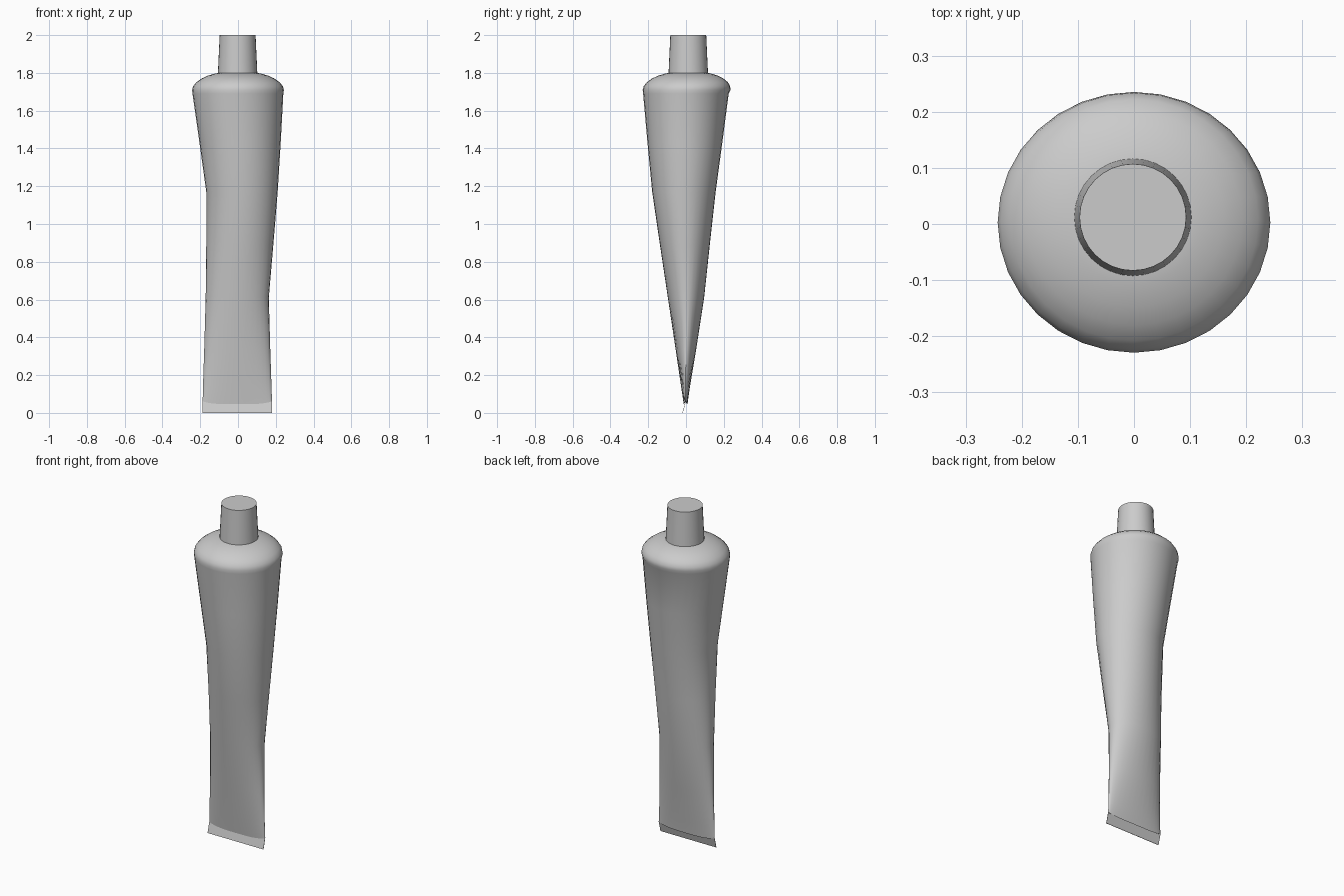
import bpy, bmesh, math

if "Cube" in bpy.data.objects:
    bpy.data.objects.remove(bpy.data.objects["Cube"])

SIDES = 32


def finish(bm, name, angle=35):
    bmesh.ops.recalc_face_normals(bm, faces=bm.faces)
    mesh = bpy.data.meshes.new(name)
    bm.to_mesh(mesh)
    bm.free()
    obj = bpy.data.objects.new(name, mesh)
    bpy.context.collection.objects.link(obj)
    bpy.ops.object.select_all(action='DESELECT')
    obj.select_set(True)
    bpy.context.view_layer.objects.active = obj
    bpy.ops.object.shade_smooth_by_angle(angle=math.radians(angle))
    return obj


def loft(name, sections, sag=0.0, angle=35):
    """Skin oval sections given as (z, x_min, x_max, y_min, y_max)."""
    bm = bmesh.new()
    rings = []
    for i, (z, x0, x1, y0, y1) in enumerate(sections):
        ring = []
        for k in range(SIDES):
            a = 2 * math.pi * k / SIDES
            c, s = math.cos(a), math.sin(a)
            dz = sag * c ** 4 if i == 0 else 0
            ring.append(bm.verts.new(((x0 + x1) / 2 + (x1 - x0) / 2 * c,
                                      (y0 + y1) / 2 + (y1 - y0) / 2 * s, z + dz)))
        rings.append(ring)
    for a, b in zip(rings, rings[1:]):
        for k in range(SIDES):
            n = (k + 1) % SIDES
            bm.faces.new((a[k], a[n], b[n], b[k]))
    bm.faces.new(rings[0])
    bm.faces.new(rings[-1])
    return finish(bm, name, angle)


# Squeezed tube body: flat at the bottom, round at the top, with rounded shoulder
body = [
    (0.046, -0.187, 0.180, -0.012, 0.008),
    (0.12, -0.186, 0.178, -0.023, 0.018),
    (0.33, -0.179, 0.171, -0.054, 0.053),
    (0.61, -0.171, 0.163, -0.096, 0.096),
    (0.89, -0.168, 0.187, -0.138, 0.126),
    (1.17, -0.168, 0.210, -0.179, 0.157),
    (1.43, -0.204, 0.226, -0.204, 0.192),
    (1.69, -0.241, 0.240, -0.227, 0.226),
]
for z, r in [(1.71, 0.243), (1.73, 0.237), (1.75, 0.221), (1.77, 0.193),
             (1.785, 0.160), (1.797, 0.120), (1.801, 0.09)]:
    t = (z - 1.69) / 0.11
    cy = 0.001 + 0.011 * t
    ry = r - 0.013 * (1 - t)
    body.append((z, -r, r, cy - ry, cy + ry))
loft("tube_body", body, sag=0.015)


# Tapered screw cap
def disc(z, r):
    return (z, -0.002 - r, -0.002 + r, 0.012 - r, 0.012 + r)


loft("cap", [disc(1.785, 0.105), disc(2.0, 0.095)])

# Flat crimped end, bent slightly towards the front
bm = bmesh.new()
rows = []
for z, y in [(0.0, -0.018), (0.064, -0.001)]:
    rows.append([bm.verts.new((x, y + d, z))
                 for x, d in [(-0.187, -0.001), (0.18, -0.001), (0.18, 0.001), (-0.187, 0.001)]])
for k in range(4):
    n = (k + 1) % 4
    bm.faces.new((rows[0][k], rows[0][n], rows[1][n], rows[1][k]))
for row in rows:
    bm.faces.new(row)
finish(bm, "crimped_end")
